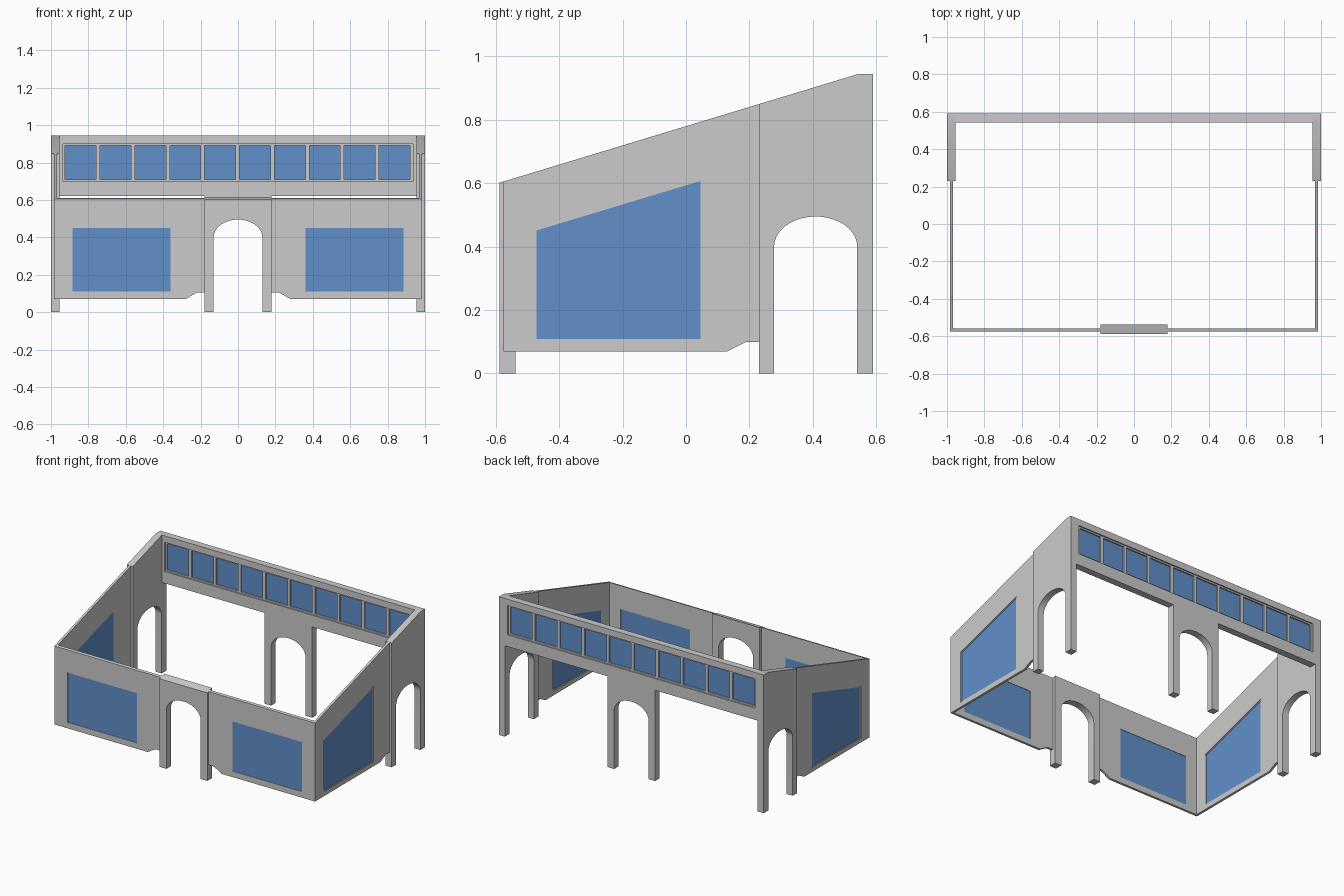
import bpy, bmesh, math

if "Cube" in bpy.data.objects:
    bpy.data.objects.remove(bpy.data.objects["Cube"])

glass = bpy.data.materials.new("window_glass")
glass.diffuse_color = (0.12, 0.28, 0.60, 1)
glass.use_nodes = True
glass.node_tree.nodes["Principled BSDF"].inputs["Base Color"].default_value = glass.diffuse_color


def roof(y):
    return min(0.78 + 0.303 * y, 0.944)


def rect(u0, u1, v0, v1):
    return [(u0, v0), (u1, v0), (u1, v1), (u0, v1)]


def arch(u0, u1, spring=0.40, rise=0.095, n=28):
    """Open arch outline running from the left foot to the right foot."""
    c, r = (u0 + u1) / 2, (u1 - u0) / 2
    pts = [(c - r * math.cos(math.pi * i / n), spring + rise * math.sin(math.pi * i / n))
           for i in range(n + 1)]
    return [(u0, 0)] + pts + [(u1, 0)]


def panel(name, loops, plane, pos, thick, mat=None, slope=False):
    """Extrude an outline (first loop) with holes; plane 'x' = side wall, 'y' = front/back wall."""
    cu = bpy.data.curves.new(name, 'CURVE')
    cu.dimensions, cu.fill_mode, cu.extrude = '2D', 'BOTH', thick / 2
    for loop in loops:
        s = cu.splines.new('POLY')
        s.points.add(len(loop) - 1)
        for p, (u, v) in zip(s.points, loop):
            p.co = (u, v, 0, 1)
        s.use_cyclic_u = True
    tmp = bpy.data.objects.new(name + "_outline", cu)
    bpy.context.collection.objects.link(tmp)
    dg = bpy.context.evaluated_depsgraph_get()
    me = bpy.data.meshes.new_from_object(tmp.evaluated_get(dg))
    bpy.data.objects.remove(tmp)
    bm = bmesh.new()
    bm.from_mesh(me)
    bmesh.ops.remove_doubles(bm, verts=bm.verts, dist=1e-5)
    for vert in bm.verts:
        u, v, w = vert.co
        vert.co = (pos + w, u, v) if plane == 'x' else (u, pos - w, v)
        if slope and v > 0.58:
            vert.co.z = roof(vert.co.y)
    bmesh.ops.recalc_face_normals(bm, faces=bm.faces)
    bm.to_mesh(me)
    bm.free()
    me.name = name
    me.materials.clear()
    if mat:
        me.materials.append(mat)
    me.shade_smooth()
    me.set_sharp_from_angle(angle=math.radians(28))
    ob = bpy.data.objects.new(name, me)
    bpy.context.collection.objects.link(ob)
    return ob


# front doorway with sloped top
panel("front_doorway", [arch(-0.13, 0.13) + [(0.18, 0), (0.18, 0.61), (-0.18, 0.61), (-0.18, 0)]],
      'y', -0.563, 0.05, slope=True)

# back wall: beam, central doorway and a long window band
panel("back_wall",
      [[(-0.955, 0.62), (-0.18, 0.62), (-0.18, 0)] + arch(-0.13, 0.13)
       + [(0.18, 0), (0.18, 0.62), (0.955, 0.62), (0.955, 0.944), (-0.955, 0.944)],
       rect(-0.935, 0.935, 0.70, 0.90)], 'y', 0.5665, 0.047)
panes = [rect(-0.924 + 0.1865 * i, -0.759 + 0.1865 * i, 0.71, 0.89) for i in range(10)]
panel("back_window_frame", [rect(-0.935, 0.935, 0.70, 0.90)] + panes, 'y', 0.5665, 0.03)
for i, p in enumerate(panes):
    panel(f"back_window_pane_{i + 1}", [p], 'y', 0.5665, 0.012, glass)

for s, side in ((1, "right"), (-1, "left")):
    # front wall half with window
    wall = [(0.18, 0.105), (0.22, 0.105), (0.28, 0.07), (0.985, 0.07), (0.985, 0.61), (0.18, 0.61)]
    win = rect(0.36, 0.885, 0.11, 0.45)
    wall, win = ([(s * u, v) for u, v in loop] for loop in (wall, win))
    panel(f"front_wall_{side}", [wall, win], 'y', -0.567, 0.016, slope=True)
    panel(f"front_window_pane_{side}", [win], 'y', -0.567, 0.011, glass)

    # side wall with a slanted window
    hole = [(-0.48, 0.10), (0.053, 0.10), (0.053, 0.618), (-0.48, 0.457)]
    pane = [(-0.472, 0.108), (0.045, 0.108), (0.045, 0.607), (-0.472, 0.451)]
    panel(f"side_wall_{side}",
          [[(-0.559, 0.07), (0.13, 0.07), (0.19, 0.10), (0.23, 0.10),
            (0.23, roof(0.23)), (-0.559, roof(-0.559))], hole], 'x', s * 0.977, 0.016)
    panel(f"side_window_frame_{side}", [hole, pane], 'x', s * 0.977, 0.010)
    panel(f"side_window_pane_{side}", [pane], 'x', s * 0.977, 0.006, glass)

    # side doorway, rising to the back corner
    panel(f"side_doorway_{side}",
          [arch(0.278, 0.54) + [(0.59, 0), (0.59, 0.944), (0.541, 0.944), (0.23, roof(0.23)), (0.23, 0)]],
          'x', s * 0.9775, 0.045)
